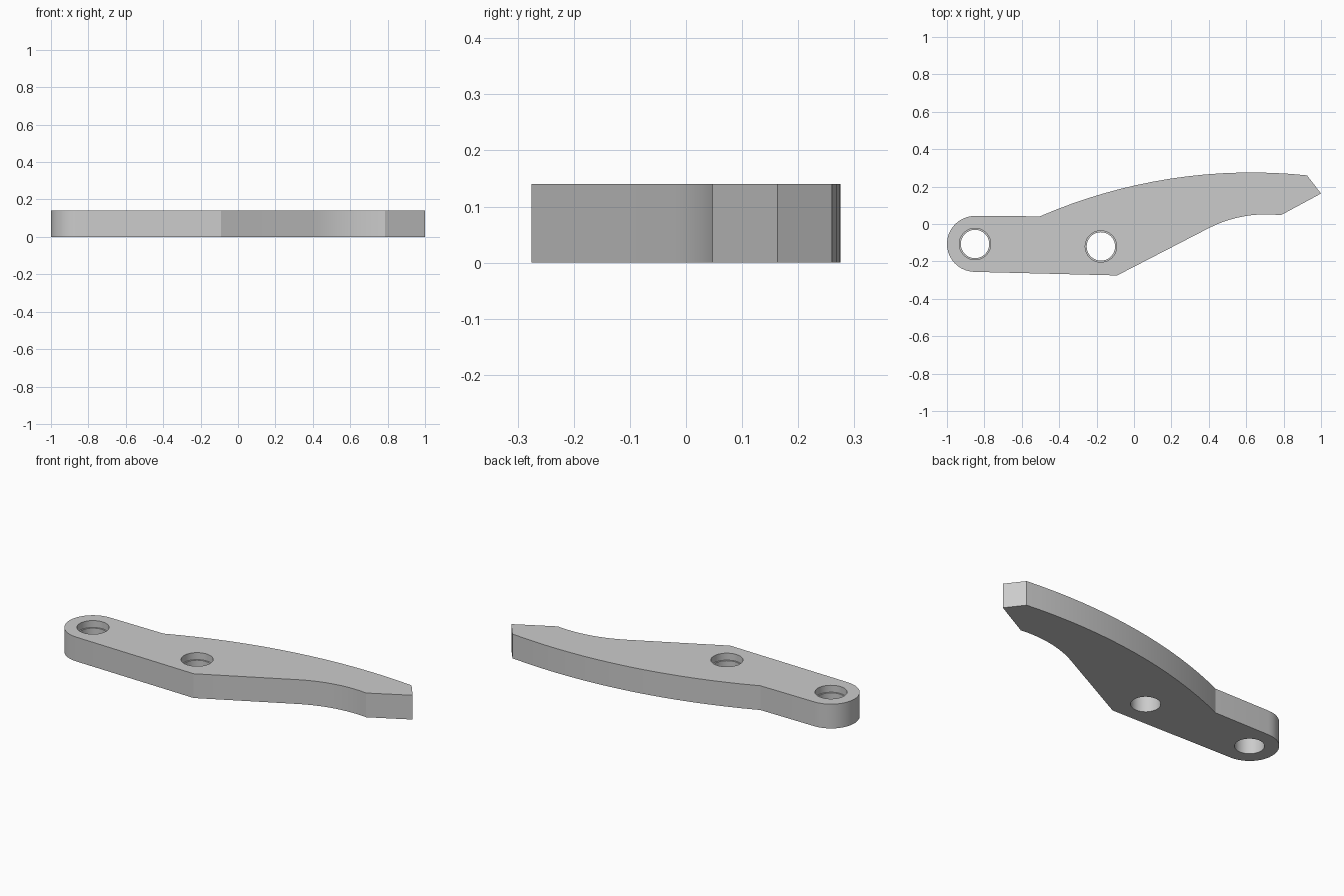
import bpy, bmesh, math
from mathutils import Vector

cube = bpy.data.objects.get("Cube")
if cube:
    bpy.data.objects.remove(cube, do_unlink=True)

THICK = 0.14
LEDGE = 0.10
HOLES = [(-0.85, -0.107), (-0.177, -0.12)]

metal = bpy.data.materials.new("light grey metal")
metal.use_nodes = True
grey = (0.6, 0.6, 0.6, 1)
metal.diffuse_color = grey
metal.node_tree.nodes["Principled BSDF"].inputs["Base Color"].default_value = grey


def arc(a, b, c, n):
    """Points on the circle through a, b, c, running from a to c."""
    a, b, c = Vector(a), Vector(b), Vector(c)
    d = 2 * (a.x * (b.y - c.y) + b.x * (c.y - a.y) + c.x * (a.y - b.y))
    sa, sb, sc = a.dot(a), b.dot(b), c.dot(c)
    o = Vector(((sa * (b.y - c.y) + sb * (c.y - a.y) + sc * (a.y - b.y)) / d,
                (sa * (c.x - b.x) + sb * (a.x - c.x) + sc * (b.x - a.x)) / d))
    r = (a - o).length
    start = math.atan2(a.y - o.y, a.x - o.x)
    turn = math.atan2(c.y - o.y, c.x - o.x) - start
    mid = (math.atan2(b.y - o.y, b.x - o.x) - start) % math.tau
    turn %= math.tau
    if mid > turn:
        turn -= math.tau
    return [(o.x + r * math.cos(start + turn * i / n),
             o.y + r * math.sin(start + turn * i / n)) for i in range(n + 1)]


def stacked_solid(name, rings):
    """Closed solid through equal-length rings of points, bottom to top."""
    bm = bmesh.new()
    layers = [[bm.verts.new(p) for p in ring] for ring in rings]
    bm.faces.new(layers[0])
    bm.faces.new(layers[-1])
    n = len(layers[0])
    for low, high in zip(layers, layers[1:]):
        for i in range(n):
            j = (i + 1) % n
            bm.faces.new((low[i], low[j], high[j], high[i]))
    bmesh.ops.recalc_face_normals(bm, faces=bm.faces)
    mesh = bpy.data.meshes.new(name)
    bm.to_mesh(mesh)
    bm.free()
    mesh.materials.append(metal)
    obj = bpy.data.objects.new(name, mesh)
    bpy.context.collection.objects.link(obj)
    return obj


# Lever outline: rounded end, bowed back edge, angled tip, hollow front edge
outline = arc((-0.853, -0.256), (-1.0, -0.107), (-0.85, 0.043), 20)
outline += arc((-0.503, 0.041), (0.1, 0.226), (0.925, 0.26), 16)
outline += [(1.0, 0.163)]
outline += arc((0.785, 0.047), (0.593, 0.042), (0.4, -0.022), 10)
outline += [(-0.09, -0.275)]
lever = stacked_solid("lever_arm", [[(x, y, z) for x, y in outline] for z in (0, THICK)])

# Stepped pivot holes, slightly wider above the ledge
steps = [(0.076, -0.05), (0.076, LEDGE), (0.084, LEDGE), (0.084, THICK + 0.05)]
cutters = []
for cx, cy in HOLES:
    rings = [[(cx + r * math.cos(math.tau * i / 40), cy + r * math.sin(math.tau * i / 40), z)
              for i in range(40)] for r, z in steps]
    cutter = stacked_solid("hole_cutter", rings)
    cutter.hide_render = True
    cutters.append(cutter)
    mod = lever.modifiers.new("hole", "BOOLEAN")
    mod.operation = "DIFFERENCE"
    mod.solver = "EXACT"
    mod.object = cutter

bpy.ops.object.select_all(action="DESELECT")
lever.select_set(True)
bpy.context.view_layer.objects.active = lever
for mod in list(lever.modifiers):
    bpy.ops.object.modifier_apply(modifier=mod.name)
for cutter in cutters:
    bpy.data.objects.remove(cutter, do_unlink=True)

bpy.ops.object.shade_smooth_by_angle(angle=math.radians(20))
